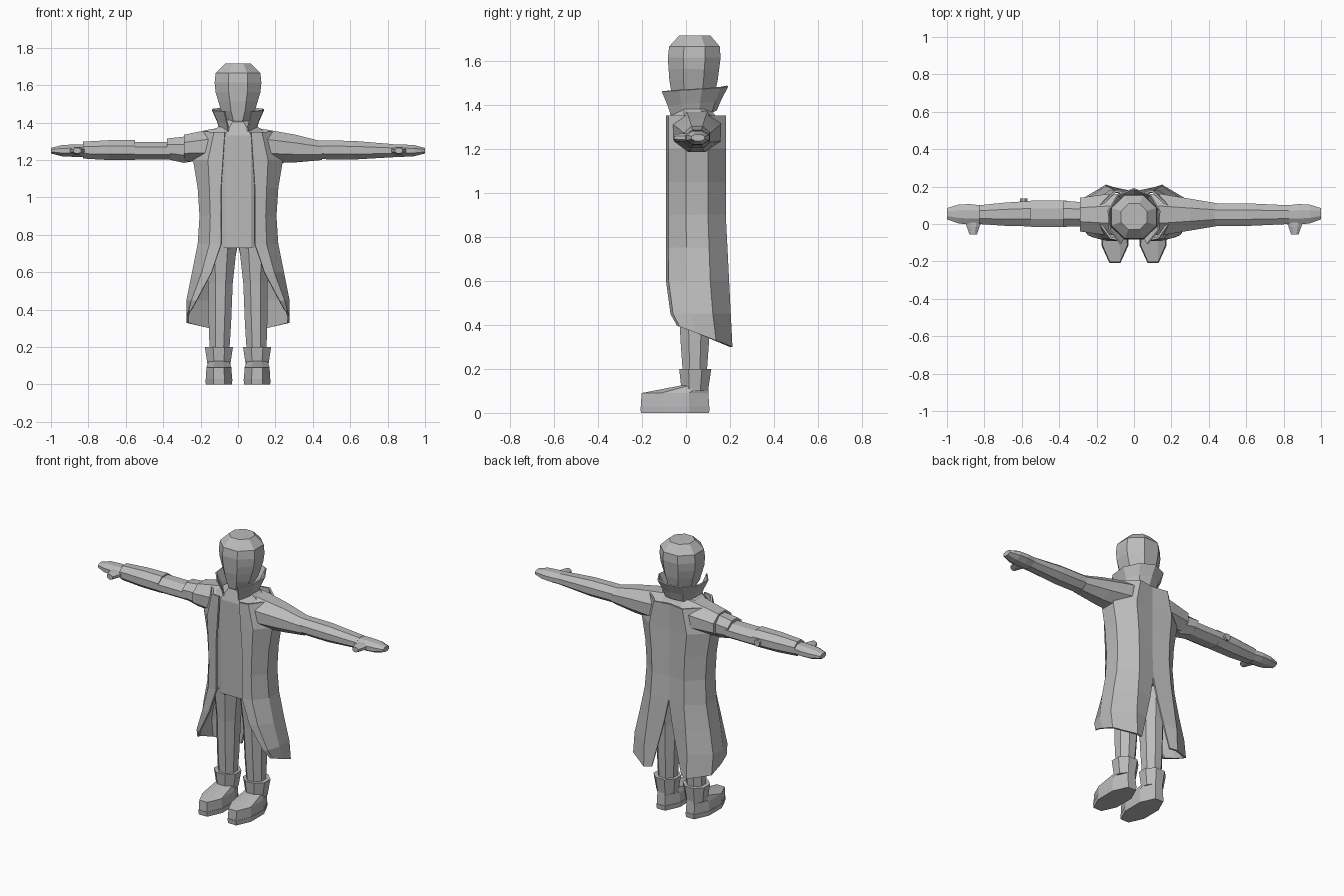
import bpy, bmesh
from math import cos, sin, radians
from mathutils import Vector

cube = bpy.data.objects.get("Cube")
if cube:
    bpy.data.objects.remove(cube, do_unlink=True)

tone = (0.5, 0.5, 0.5, 1)
grey = bpy.data.materials.new("plain grey")
grey.use_nodes = True
grey.diffuse_color = tone
grey.node_tree.nodes["Principled BSDF"].inputs["Base Color"].default_value = tone

ACROSS = {"x": Vector((0, 1, 0)), "y": Vector((1, 0, 0)), "z": Vector((1, 0, 0))}
UPWARD = {"x": Vector((0, 0, 1)), "y": Vector((0, 0, 1)), "z": Vector((0, 1, 0))}


def finish(name, mesh_builder):
    bmesh.ops.recalc_face_normals(mesh_builder, faces=mesh_builder.faces)
    mesh = bpy.data.meshes.new(name)
    mesh_builder.to_mesh(mesh)
    mesh_builder.free()
    mesh.materials.append(grey)
    part = bpy.data.objects.new(name, mesh)
    bpy.context.collection.objects.link(part)
    return part


def tube(name, axis, start, end, wide, deep, side=1):
    """Eight-sided tube with evenly spaced rings of the given half sizes."""
    builder = bmesh.new()
    start, end = Vector(start), Vector(end)
    previous = None
    for ring, (half_wide, half_deep) in enumerate(zip(wide, deep)):
        centre = start.lerp(end, ring / (len(wide) - 1))
        loop = []
        for corner in range(8):
            angle = radians(22.5 + 45 * corner)
            flat = cos(radians(22.5))
            point = (centre + ACROSS[axis] * (half_wide * cos(angle) / flat)
                     + UPWARD[axis] * (half_deep * sin(angle) / flat))
            point.x *= side
            loop.append(builder.verts.new(point))
        if previous:
            for corner in range(8):
                builder.faces.new((previous[corner - 1], previous[corner],
                                   loop[corner], loop[corner - 1]))
        else:
            builder.faces.new(loop)
        previous = loop
    builder.faces.new(previous)
    return finish(name, builder)


def cloth(name, rows, thickness):
    """Sheet for one half of a garment, mirrored and thickened."""
    builder = bmesh.new()
    grid = [[builder.verts.new(point) for point in row] for row in rows]
    for upper, lower in zip(grid, grid[1:]):
        for left in range(len(upper) - 1):
            right = left + 1
            builder.faces.new((upper[left], lower[left], lower[right], upper[right]))
    part = finish(name, builder)
    mirror = part.modifiers.new("Mirror", "MIRROR")
    mirror.use_clip = True
    solid = part.modifiers.new("Thickness", "SOLIDIFY")
    solid.thickness = thickness
    solid.offset = 0


# Head, neck and shirt
tube("head", "z", (0, .03, 1.36), (0, .04, 1.715),
     [.05, .06, .09, .105, .12, .125, .12, .07],
     [.06, .09, .1, .11, .115, .12, .115, .07])
tube("shirt", "z", (0, .035, .73), (0, .035, 1.33), [.17, .17], [.1, .11])
tube("shirt_neck", "z", (0, .035, 1.33), (0, .02, 1.42), [.17, .05], [.11, .07])

# Long coat, open in front, with a slit at the back and a sloping hem
widths = [.18, .235, .21, .2, .21, .24, .27, .27]
openings = [.07, .08, .09, .09, .09, .14, .22, .25]
coat_rows = []
for step, (width, opening) in enumerate(zip(widths, openings)):
    height = 1.35 - .15 * step
    front = -.085 + .2 * max(0, .55 - height)
    back = .175 + .05 * max(0, .9 - height)
    slit = max(0, .72 - height) / 4
    depth = back - front
    outline = [(opening, front), ((opening + width) / 2, front + depth * .04),
               (width, front + depth / 3), (width, front + depth * .7),
               (max(slit + .04, width * .55), back), (slit, back - .015)]
    last = step == len(widths) - 1
    coat_rows.append([(x, y, height + last * .4 * (back - y)) for x, y in outline])
cloth("long_coat", coat_rows, .012)

# Stand-up collar, flaring outward and open at the throat
collar_rows = []
for radius, height, drop in ((.15, 1.485, .025), (.12, 1.425, .03), (.1, 1.375, .04)):
    row = []
    for column in range(5):
        angle = radians(-60 + column * 37.5)
        x = 0 if column == 4 else radius * .95 * cos(angle)
        row.append((x, .03 + radius * sin(angle) * 1.06, height - drop * (1 - column / 4)))
    collar_rows.append(row)
cloth("collar", collar_rows, .008)

# A sleeve on the left, a short shoulder cap on the right
tube("left_sleeve", "x", (0, .05, 1.285), (.45, .05, 1.25),
     [.11, .11, .085, .06], [.1, .09, .075, .05])
tube("right_shoulder_cap", "x", (0, .05, 1.285), (.29, .05, 1.265),
     [.11, .11, .09], [.1, .09, .07], side=-1)

# Arms
tube("left_forearm", "x", (.4, .05, 1.255), (.83, .05, 1.25),
     [.06, .06, .05], [.05, .05, .035])
tube("right_shoulder_guard", "x", (.2, .05, 1.25), (.38, .055, 1.26),
     [.05, .065, .07], [.05, .07, .055], side=-1)
tube("right_upper_arm", "x", (.36, .055, 1.25), (.55, .055, 1.25),
     [.07, .07], [.047, .047], side=-1)
tube("right_forearm", "x", (.55, .055, 1.253), (.83, .05, 1.253),
     [.068, .062, .05], [.053, .053, .045], side=-1)
tube("right_arm_stud", "y", (.59, .1, 1.25), (.59, .135, 1.25),
     [.02, .02], [.02, .02], side=-1)

for label, side in (("left", 1), ("right", -1)):
    # Hand and thumb
    tube(label + "_hand", "x", (.82, .05, 1.25), (1, .055, 1.25),
         [.05, .055, .05, .03], [.033, .033, .03, .015], side)
    tube(label + "_thumb", "y", (.86, .03, 1.25), (.86, -.055, 1.25),
         [.05, .035, .02], [.02, .02, .015], side)
    # Trouser leg
    tube(label + "_leg", "z", (.1, .04, .12), (.09, .04, .75),
         [.05, .06, .065, .085], [.05, .065, .075, .095], side)
    # Boot
    tube(label + "_boot_sole", "z", (.102, -.05, 0), (.102, -.05, .03),
         [.07, .072], [.155, .158], side)
    tube(label + "_boot_foot", "z", (.102, -.05, .03), (.102, -.05, .09),
         [.07, .067], [.155, .152], side)
    tube(label + "_boot_instep", "z", (.102, -.05, .09), (.102, .04, .125),
         [.067, .055], [.152, .06], side)
    tube(label + "_boot_shaft", "z", (.102, .04, .1), (.102, .042, .2),
         [.06, .075], [.06, .073], side)
